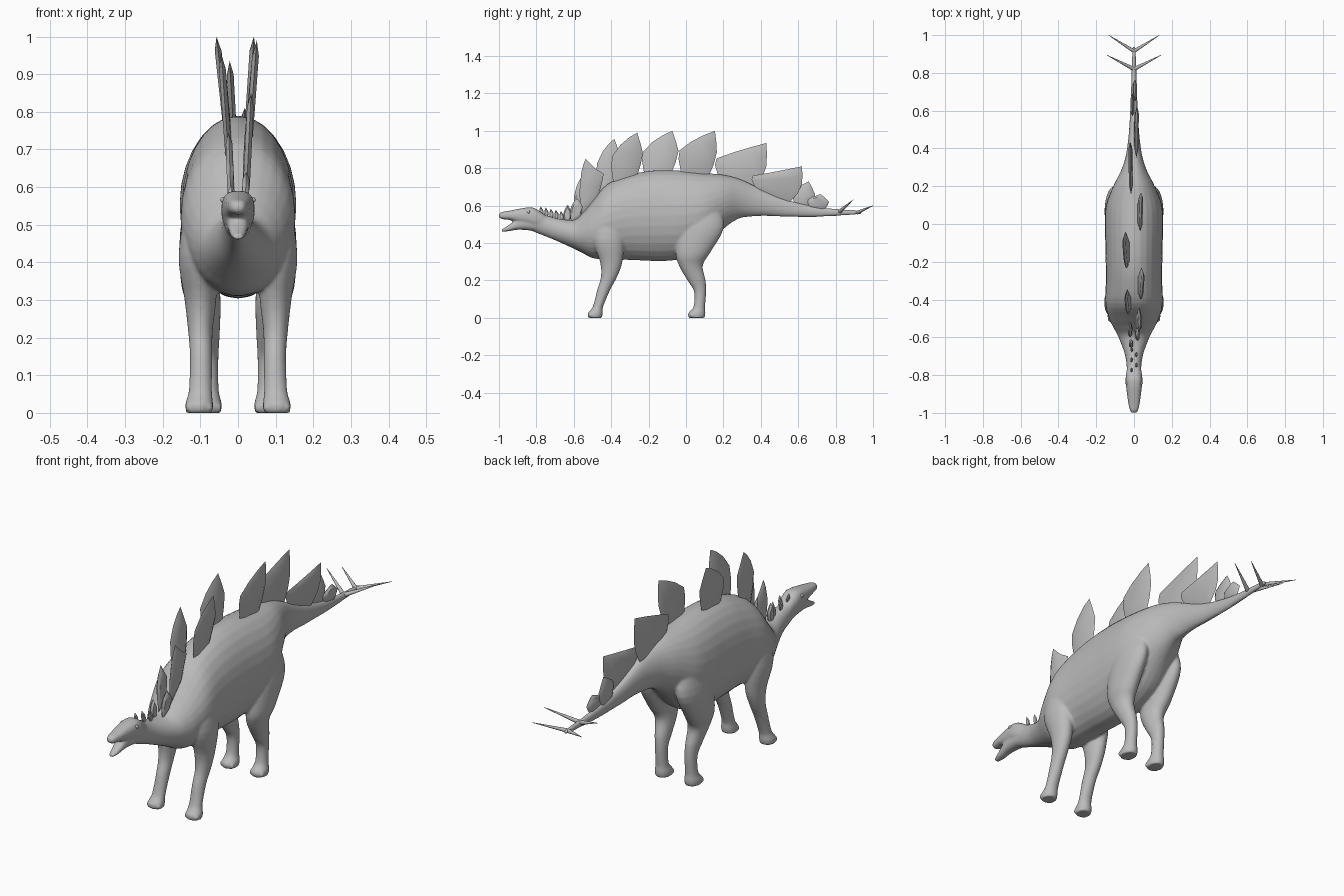
import bpy, bmesh, math
from mathutils import Vector, Matrix

if "Cube" in bpy.data.objects:
    bpy.data.objects.remove(bpy.data.objects["Cube"], do_unlink=True)

SKIN = bpy.data.materials.new("stone_grey")
SKIN.use_nodes = True
GREY = (0.5, 0.5, 0.5, 1)
SKIN.diffuse_color = GREY
SKIN.node_tree.nodes["Principled BSDF"].inputs["Base Color"].default_value = GREY


def make_object(name, bm):
    """Turn a bmesh into a smooth shaded object."""
    bmesh.ops.recalc_face_normals(bm, faces=bm.faces)
    mesh = bpy.data.meshes.new(name)
    bm.to_mesh(mesh)
    bm.free()
    obj = bpy.data.objects.new(name, mesh)
    bpy.context.collection.objects.link(obj)
    mesh.materials.append(SKIN)
    bpy.ops.object.select_all(action='DESELECT')
    obj.select_set(True)
    bpy.context.view_layer.objects.active = obj
    bpy.ops.object.shade_smooth_by_angle(angle=math.radians(40))
    return obj


def smooth_rows(rows, steps=4):
    """Catmull-Rom interpolation of the section rows."""
    result = []
    for i in range(len(rows) - 1):
        a, b, c, d = (rows[max(i - 1, 0)], rows[i], rows[i + 1],
                      rows[min(i + 2, len(rows) - 1)])
        for s in range(steps):
            t = s / steps
            result.append([q + t / 2 * (r - p + t * (2*p - 5*q + 4*r - s2 + t * (3*(q - r) + s2 - p)))
                           for p, q, r, s2 in zip(a, b, c, d)])
    return result + [list(rows[-1])]


def loft(bm, rows, upright=False, power=1.0, sides=28):
    """Rows are (station, low, high, half width, centre x)."""
    rings = []
    for station, low, high, half, cx in smooth_rows(rows):
        ring = []
        for k in range(sides):
            angle = math.tau * k / sides
            c, s = math.cos(angle), math.sin(angle)
            x = cx + half * math.copysign(abs(c) ** power, c)
            v = (low + high) / 2 + (high - low) / 2 * math.copysign(abs(s) ** power, s)
            ring.append(bm.verts.new((x, v, station) if upright else (x, station, v)))
        rings.append(ring)
    for a, b in zip(rings, rings[1:]):
        for k in range(sides):
            n = (k + 1) % sides
            bm.faces.new((a[k], a[n], b[n], b[k]))
    bm.faces.new(rings[0])
    bm.faces.new(rings[-1])


def ball(bm, centre, radius):
    bmesh.ops.create_uvsphere(bm, u_segments=16, v_segments=10, radius=radius,
                              matrix=Matrix.Translation(centre))


# Body, neck and tail sections: y, bottom, top, half width
BODY = [
    (-.86, .48, .575, .034), (-.8, .455, .57, .036), (-.7, .415, .535, .046),
    (-.6, .37, .525, .082), (-.55, .345, .565, .108), (-.5, .32, .625, .132),
    (-.42, .31, .715, .152), (-.3, .31, .765, .149), (-.2, .305, .785, .15),
    (-.1, .305, .79, .152), (0, .32, .785, .155), (.1, .37, .775, .148),
    (.2, .475, .765, .11), (.28, .53, .745, .07), (.35, .542, .715, .046),
    (.42, .546, .68, .034), (.5, .542, .645, .026), (.6, .54, .615, .02),
    (.7, .54, .595, .016), (.8, .545, .583, .013), (.88, .55, .578, .011),
    (.94, .555, .572, .008),
]
SKULL = [
    (-1, .537, .556, .013), (-.985, .528, .566, .022), (-.95, .525, .572, .03),
    (-.9, .512, .582, .037), (-.85, .5, .59, .043), (-.81, .485, .587, .044),
    (-.76, .475, .555, .036),
]
JAW = [
    (-.985, .46, .474, .014), (-.95, .463, .494, .022), (-.9, .471, .53, .029),
    (-.84, .468, .55, .035), (-.78, .46, .54, .036),
]
# Leg sections: z, front, back, half width, centre x
FRONT_LEG = [
    (0, -.522, -.45, .035, .103), (.025, -.525, -.445, .037, .103),
    (.06, -.498, -.443, .031, .1), (.15, -.475, -.405, .03, .098),
    (.22, -.455, -.368, .033, .1), (.3, -.46, -.34, .042, .1),
    (.42, -.5, -.33, .052, .106), (.56, -.49, -.34, .042, .095),
]
HIND_LEG = [
    (0, .015, .1, .035, .08), (.025, .012, .104, .037, .08),
    (.06, .04, .102, .029, .08), (.14, .043, .108, .028, .08),
    (.2, .008, .105, .034, .083), (.28, -.038, .09, .044, .09),
    (.35, -.055, .13, .052, .1), (.48, -.04, .202, .054, .1),
    (.6, 0, .18, .045, .085),
]

# One flesh mesh, fused into a continuous skin
bm = bmesh.new()
loft(bm, [row + (0,) for row in BODY])
loft(bm, [row + (0,) for row in SKULL], power=.8)
loft(bm, [row + (0,) for row in JAW], power=.85)
for side in (1, -1):
    for leg in (FRONT_LEG, HIND_LEG):
        loft(bm, [row[:4] + (side * row[4],) for row in leg], upright=True)
        for offset in (-.024, 0, .024):
            toe_y = leg[1][1] + .012 + abs(offset) / 3
            ball(bm, (side * leg[0][4] + offset, toe_y, .014), .014)
body = make_object("body", bm)
fuse = body.modifiers.new("fuse", 'REMESH')
fuse.mode = 'VOXEL'
fuse.voxel_size = .006
fuse.use_smooth_shade = True
relax = body.modifiers.new("relax", 'SMOOTH')
relax.factor = .5
relax.iterations = 6

# Eyes
bm = bmesh.new()
for side in (1, -1):
    ball(bm, (side * .039, -.842, .566), .008)
make_object("eyes", bm)


def plate(name, x_base, x_top, y0, y1, z_front, z_back, z_top, tip, thick=.009):
    """Leaf shaped plate, thick in the middle and thin along its rim."""
    outline = [(.1, -.15), (.06, 0), (0, .3), (.03, .52), (tip * .35, .74), (tip * .7, .9),
               (tip, 1), ((1 + tip) / 2 + .01, .75), (1, .5), (.92, .22), (.82, 0), (.75, -.15)]
    points = []
    for u, v in outline:
        base = z_front + (z_back - z_front) * u
        points.append(Vector((x_base + (x_top - x_base) * v,
                              y0 + (y1 - y0) * u, base + (z_top - base) * v)))
    middle = sum(points, Vector()) / len(points)
    bm = bmesh.new()
    rim = [bm.verts.new(p) for p in points]
    for side in (1, -1):
        inner = [bm.verts.new(middle.lerp(p, .72) + Vector((side * thick, 0, 0))) for p in points]
        bm.faces.new(inner)
        for k in range(len(rim)):
            n = (k + 1) % len(rim)
            bm.faces.new((rim[k], rim[n], inner[n], inner[k]))
    make_object(name, bm)


# Back plates: base x, top x, front y, back y, front base z, back base z, top z, tip position
PLATES = [
    (-.015, -.018, -.655, -.61, .52, .52, .605, .5),
    (.018, .022, -.62, -.545, .52, .56, .64, .5),
    (-.018, -.025, -.6, -.52, .55, .6, .745, .45),
    (.022, .035, -.57, -.44, .58, .69, .85, .25),
    (-.025, -.045, -.48, -.345, .68, .74, .957, .72),
    (.03, .05, -.4, -.23, .725, .77, .99, .82),
    (-.032, -.057, -.235, -.04, .77, .785, 1, .83),
    (.028, .042, -.04, .165, .785, .77, 1, .95),
    (-.013, -.022, .155, .43, .765, .69, .935, 1),
    (.01, .018, .35, .62, .71, .62, .81, 1),
    (-.006, -.01, .57, .69, .62, .59, .73, .72),
    (.004, .007, .65, .765, .6, .58, .662, .6),
]
for i, numbers in enumerate(PLATES):
    plate(f"back_plate_{i + 1}", *numbers)

# Small spines along the neck
for i in range(5):
    side = 1 if i % 2 else -1
    y = -.785 + .027 * i
    z = .56 - .006 * i
    plate(f"neck_spine_{i + 1}", side * .01, side * .016, y, y + .024,
          z - .012, z - .015, z + .036, .35, thick=.004)


# Tail spikes
def spike(name, start, end, radius):
    start, end = Vector(start), Vector(end)
    axis = end - start
    turn = axis.to_track_quat('Z', 'Y').to_matrix().to_4x4()
    bm = bmesh.new()
    bmesh.ops.create_cone(bm, cap_ends=True, segments=12, radius1=radius, radius2=.001,
                          depth=axis.length,
                          matrix=Matrix.Translation((start + end) / 2) @ turn)
    make_object(name, bm)


for side, label in ((1, "left"), (-1, "right")):
    spike(f"tail_spike_front_{label}", (0, .82, .567), (side * .145, .895, .632), .011)
    spike(f"tail_spike_rear_{label}", (0, .915, .563), (side * .135, 1, .6), .01)
